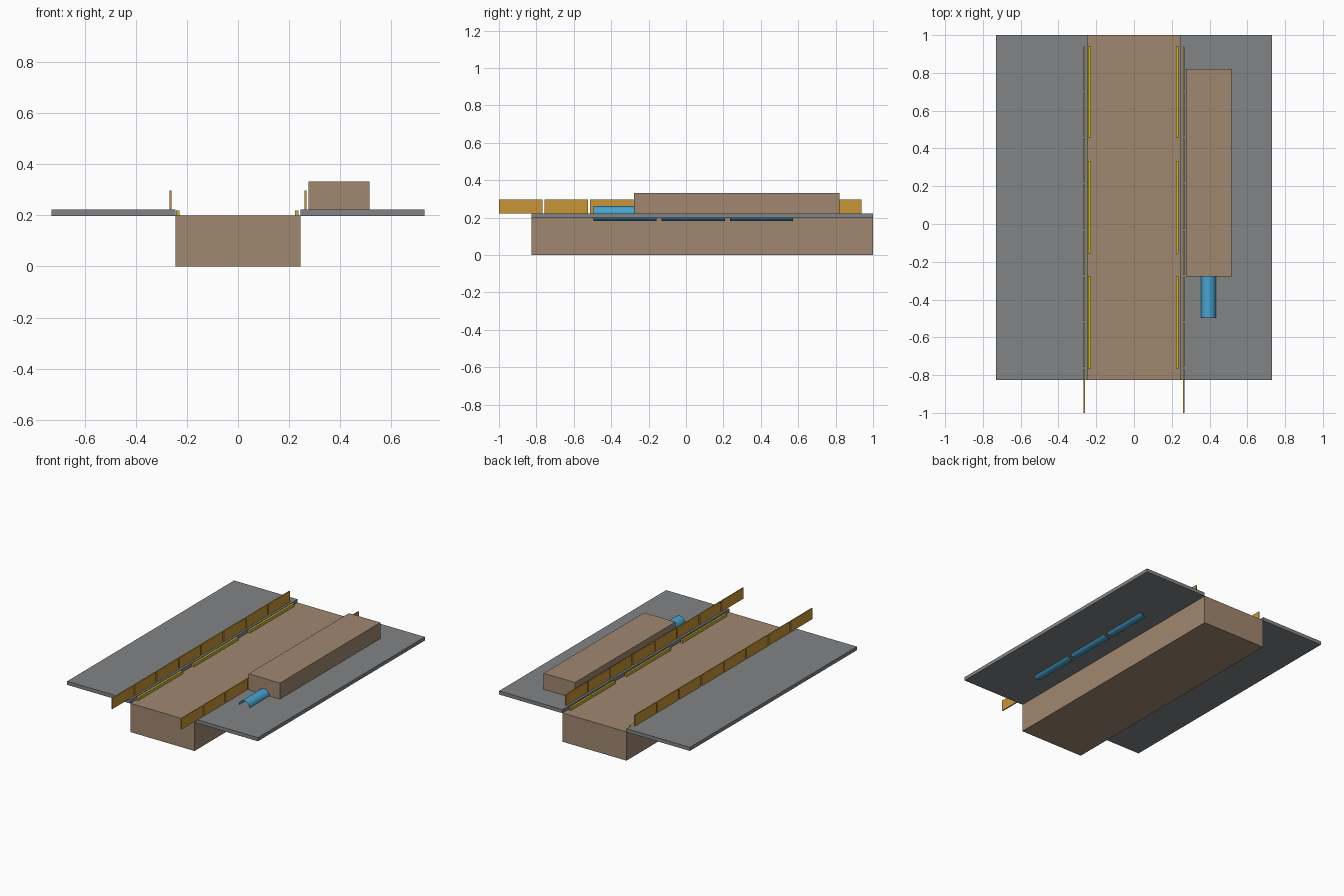
import bpy
import bmesh
from math import pi
from mathutils import Matrix, Vector

if "Cube" in bpy.data.objects:
    bpy.data.objects.remove(bpy.data.objects["Cube"], do_unlink=True)


def material(name, rgb):
    m = bpy.data.materials.new(name)
    m.use_nodes = True
    colour = (*rgb, 1)
    m.diffuse_color = colour
    m.node_tree.nodes["Principled BSDF"].inputs["Base Color"].default_value = colour
    return m


tan = material("tan", (0.35, 0.245, 0.16))
grey = material("grey", (0.22, 0.228, 0.235))
orange = material("orange", (0.58, 0.3, 0.04))
yellow = material("yellow", (0.58, 0.45, 0.035))
blue = material("blue", (0.065, 0.37, 0.63))


def add_object(name, bm, mat):
    mesh = bpy.data.meshes.new(name)
    bm.to_mesh(mesh)
    bm.free()
    mesh.materials.append(mat)
    obj = bpy.data.objects.new(name, mesh)
    bpy.context.collection.objects.link(obj)
    return obj


def box(name, mat, x, y, z):
    """Box from (low, high) ranges on each axis."""
    low, high = (Vector(c) for c in zip(x, y, z))
    bm = bmesh.new()
    bmesh.ops.create_cube(bm, size=1, matrix=Matrix.Translation((low + high) / 2)
                          @ Matrix.Diagonal((*(high - low), 1)))
    return add_object(name, bm, mat)


def open_tube(name, mat, x, y, z, radius):
    """Cylinder shell without end caps, running along y."""
    bm = bmesh.new()
    place = Matrix.Translation((x, sum(y) / 2, z)) @ Matrix.Rotation(pi / 2, 4, "X")
    bmesh.ops.create_cone(bm, cap_ends=False, segments=24, radius1=radius,
                          radius2=radius, depth=y[1] - y[0], matrix=place)
    for f in bm.faces:
        f.smooth = True
    return add_object(name, bm, mat)


# Sunken central bed and the long building on the left platform
length = (-0.825, 1.0)
deck = 0.222
box("central_bed", tan, (-0.245, 0.245), length, (0, 0.199))
box("long_building", tan, (0.275, 0.515), (-0.277, 0.82), (deck, 0.333))

for side, label in ((1, "left"), (-1, "right")):
    # Raised platform
    box(label + "_platform", grey, sorted((side * 0.245, side * 0.73)),
        length, (0.197, deck))

    # Row of barrier panels along the platform edge
    for i in range(8):
        start = -1 + i * 0.2437
        box(f"{label}_barrier_{i + 1}", orange,
            sorted((side * 0.26, side * 0.268)),
            (start, start + 0.233), (deck, 0.297))

    # Kerb strips at the foot of the platform
    kerb = (0.222, 0.236) if side > 0 else (-0.243, -0.228)
    for i in range(3):
        start = -0.765 + i * 0.61
        box(f"{label}_kerb_{i + 1}", yellow, kerb,
            (start, start + 0.488), (0.197, 0.219))

# Open pipes half sunk into the left platform
for i in range(3):
    start = -0.495 + i * 0.365
    open_tube(f"pipe_{i + 1}", blue, 0.394, (start, start + 0.338), deck, 0.04)
